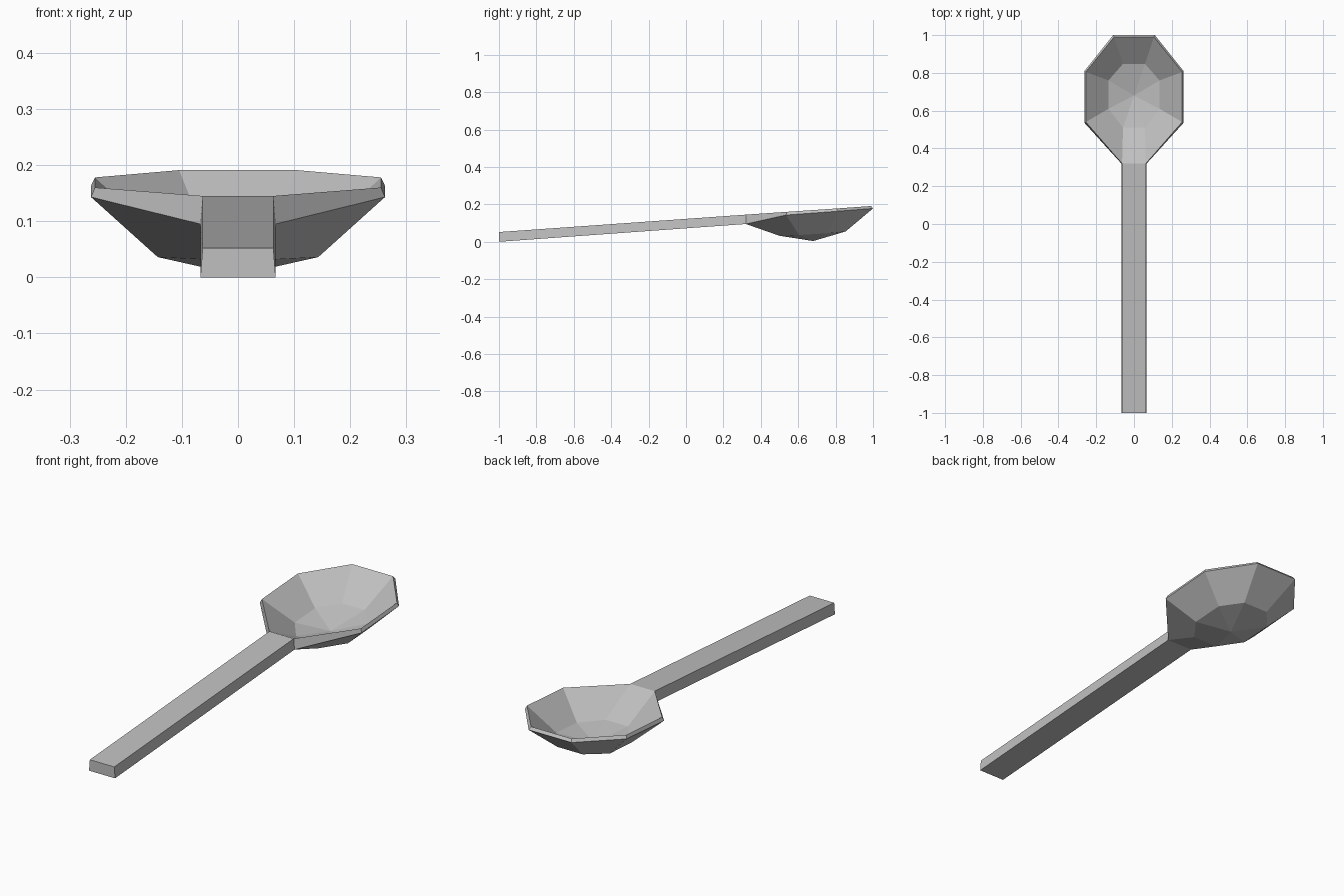
import bpy
import bmesh

cube = bpy.data.objects.get("Cube")
if cube:
    bpy.data.objects.remove(cube, do_unlink=True)

metal = bpy.data.materials.new("grey_metal")
metal.use_nodes = True
GREY = (0.53, 0.53, 0.53, 1.0)
metal.diffuse_color = GREY
metal.node_tree.nodes["Principled BSDF"].inputs["Base Color"].default_value = GREY


def finish(bm, name):
    bmesh.ops.recalc_face_normals(bm, faces=bm.faces)
    mesh = bpy.data.meshes.new(name)
    bm.to_mesh(mesh)
    bm.free()
    mesh.materials.append(metal)
    obj = bpy.data.objects.new(name, mesh)
    bpy.context.collection.objects.link(obj)
    return obj


def mirrored_ring(bm, half):
    """Closed ring from the points of its +x half, listed front to back."""
    points = half + [(-x, y, z) for x, y, z in reversed(half)]
    return [bm.verts.new(p) for p in points]


def bridge(bm, a, b):
    for i in range(len(a)):
        j = (i + 1) % len(a)
        bm.faces.new((a[i], a[j], b[j], b[i]))


def fan(bm, ring, tip):
    centre = bm.verts.new(tip)
    for i in range(len(ring)):
        bm.faces.new((ring[i], ring[(i + 1) % len(ring)], centre))


# Handle: a flat bar rising towards the bowl
bm = bmesh.new()
ends = []
for y, low, high in ((-1.0, 0.0, 0.052), (0.32, 0.095, 0.145)):
    ends.append(mirrored_ring(bm, [(0.067, y, low), (0.063, y, high)]))
bridge(bm, *ends)
for end in ends:
    bm.faces.new(end)
finish(bm, "handle")

# Bowl: outer shell, rim band and inner hollow, each eight-sided
bm = bmesh.new()
outer_base = mirrored_ring(bm, [(0.065, 0.50, 0.032), (0.143, 0.605, 0.036),
                                (0.143, 0.765, 0.046), (0.065, 0.853, 0.055)])
outer_rim = mirrored_ring(bm, [(0.067, 0.32, 0.095), (0.262, 0.535, 0.143),
                               (0.262, 0.81, 0.163), (0.11, 1.0, 0.178)])
inner_rim = mirrored_ring(bm, [(0.063, 0.32, 0.145), (0.255, 0.54, 0.16),
                               (0.255, 0.805, 0.178), (0.105, 0.99, 0.191)])
inner_base = mirrored_ring(bm, [(0.058, 0.51, 0.052), (0.135, 0.61, 0.056),
                                (0.135, 0.76, 0.066), (0.058, 0.848, 0.075)])
for a, b in ((outer_base, outer_rim), (outer_rim, inner_rim), (inner_rim, inner_base)):
    bridge(bm, a, b)
fan(bm, outer_base, (0, 0.68, 0.004))
fan(bm, inner_base, (0, 0.68, 0.026))
finish(bm, "bowl")
